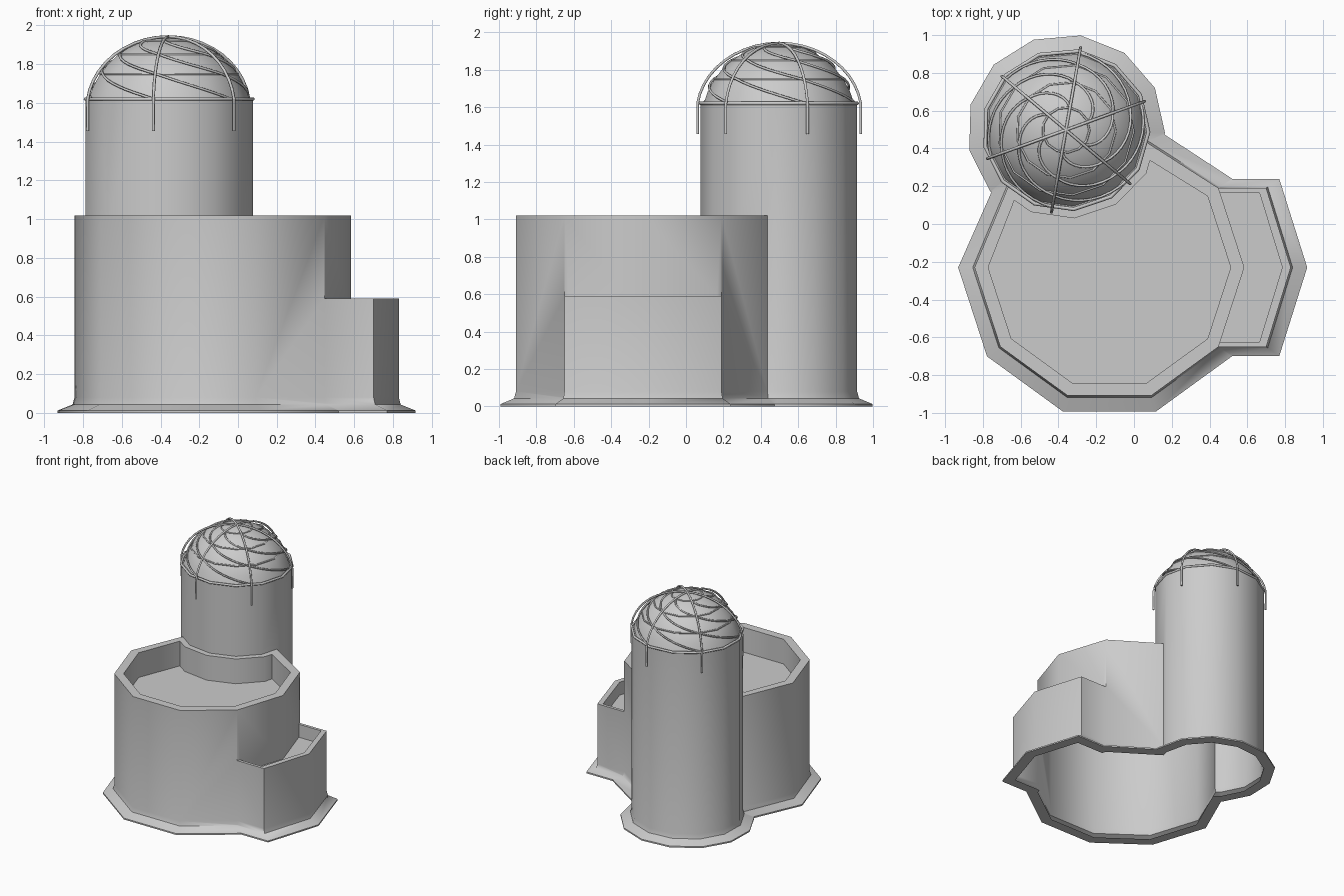
import bpy, bmesh
from math import cos, sin, radians, pi

if "Cube" in bpy.data.objects:
    bpy.data.objects.remove(bpy.data.objects["Cube"])

DRUM, TOWER = (-0.13, -0.23), (-0.36, 0.498)
TOWER_R, PHASE, SQUASH = 0.437, radians(-1.6), 0.965


def ngon(centre, r, n, phase=0.0, sy=1.0):
    return [(centre[0] + r * cos(phase + 2 * pi * i / n),
             centre[1] + sy * r * sin(phase + 2 * pi * i / n)) for i in range(n)]


def drum(d):
    pts = ngon(DRUM, 0.714 + d, 10)
    # the two walls that run into the tower
    pts[2] = (0.0, 0.475 + 1.2 * d)
    pts[4] = (-0.665 - 0.65 * d, 0.20 + 0.5 * d)
    return pts


def tower(d):
    return ngon(TOWER, TOWER_R + d, 13, PHASE, SQUASH)


def bay(d):
    h = 0.42 + 0.55 * d
    y = DRUM[1]
    return [(0.1, y - h), (0.70 + 0.8 * d, y - h), (0.83 + d, y),
            (0.70 + 0.8 * d, y + h), (0.1, y + h)]


def loft(name, outline, profile):
    """Closed solid: outline(offset) stacked through (offset, z) pairs."""
    bm = bmesh.new()
    rings = [[bm.verts.new((x, y, z)) for x, y in outline(d)] for d, z in profile]
    n = len(rings[0])
    for a, b in zip(rings, rings[1:]):
        for i in range(n):
            j = (i + 1) % n
            bm.faces.new((a[i], a[j], b[j], b[i]))
    bm.faces.new(rings[0][::-1])
    bm.faces.new(rings[-1])
    me = bpy.data.meshes.new(name)
    bm.to_mesh(me)
    bm.free()
    ob = bpy.data.objects.new(name, me)
    bpy.context.collection.objects.link(ob)
    return ob


def boolean(ob, other, op):
    m = ob.modifiers.new("cut", 'BOOLEAN')
    m.operation, m.solver, m.object = op, 'EXACT', other
    bpy.context.view_layer.objects.active = ob
    bpy.ops.object.modifier_apply(modifier=m.name)
    bpy.data.objects.remove(other)


def smooth(ob, angle=40):
    bpy.ops.object.select_all(action='DESELECT')
    ob.select_set(True)
    bpy.context.view_layer.objects.active = ob
    bpy.ops.object.shade_smooth_by_angle(angle=radians(angle))


def walls(name, outline, top):
    return loft(name, outline, [(0.087, 0), (0.087, 0.012), (0.010, 0.043),
                                (0, 0.08), (0, top)])


# Drum with a sunken roof that leaves a ledge around the tower
building = walls("building_walls", drum, 1.02)
pit = loft("roof_pit", drum, [(-0.072, 0.81), (-0.072, 1.2)])
boolean(pit, loft("tower_ledge", tower, [(0.05, 0.7), (0.05, 1.4)]), 'DIFFERENCE')
boolean(building, pit, 'DIFFERENCE')

# Low bay with its own sunken roof
side = walls("side_bay", bay, 0.59)
boolean(side, loft("bay_pit", bay, [(-0.045, 0.48), (-0.045, 0.8)]), 'DIFFERENCE')
boolean(building, side, 'UNION')

# Round tower
boolean(building, walls("tower", tower, 1.62), 'UNION')

# Open the underside, keeping a rim under the flared foot
bm = bmesh.new()
bm.from_mesh(building.data)
bmesh.ops.remove_doubles(bm, verts=bm.verts, dist=0.0005)
base = [f for f in bm.faces if all(abs(v.co.z) < 1e-4 for v in f.verts)]
base = bmesh.ops.dissolve_faces(bm, faces=base)["region"]
bmesh.ops.inset_region(bm, faces=base, thickness=0.085, use_boundary=True,
                       use_even_offset=True)
bmesh.ops.delete(bm, geom=base, context='FACES')
bm.to_mesh(building.data)
bm.free()
smooth(building, 50)

# Dome: a shallow spherical cap
DOME_R, EAVE, RISE = 0.42, 1.62, 0.318


def cap_radius(z, r=DOME_R, h=RISE):
    ball = (r * r + h * h) / (2 * h)
    up = z - EAVE + ball - h
    return max(0.0, ball * ball - up * up) ** 0.5


dome_z = [EAVE + RISE * sin(pi / 2 * i / 8) * 0.9999 for i in range(9)]
dome = loft("dome", lambda r: ngon(TOWER, r, 13, PHASE, SQUASH),
            [(cap_radius(z), z) for z in dome_z])
smooth(dome)


# Lattice bars over the dome
def bars(name, paths, depth, cyclic=False):
    cu = bpy.data.curves.new(name, 'CURVE')
    cu.dimensions = '3D'
    cu.bevel_depth, cu.bevel_resolution = depth, 1
    cu.use_fill_caps = True
    for pts in paths:
        sp = cu.splines.new('POLY')
        sp.points.add(len(pts) - 1)
        for p, co in zip(sp.points, pts):
            p.co = (*co, 1)
        sp.use_cyclic_u = cyclic
    ob = bpy.data.objects.new(name, cu)
    bpy.context.collection.objects.link(ob)
    return ob


def polar(ang, r, z, sy=1.0):
    return (TOWER[0] + r * cos(ang), TOWER[1] + sy * r * sin(ang), z)


spokes = [radians(20 + 60 * k) for k in range(6)]
levels = [1.62, 1.75, 1.85, 1.92]

# Vertical ribs hanging past the eave, standing slightly clear of the dome
ribs = []
for a in spokes:
    path = [polar(a, 0.443, 1.455)]
    for i in range(11):
        t = pi / 2 * i / 10
        z = EAVE + 0.322 * sin(t)
        path.append(polar(a, (0.443 * cos(t) + cap_radius(z, 0.443, 0.322)) / 2, z))
    ribs.append(path)
bars("dome_ribs", ribs, 0.008)

# Diagonal braces falling one level from rib to rib
braces = []
for a in spokes:
    for lo, hi in zip(levels, levels[1:]):
        zs = [hi + (lo - hi) * i / 8 for i in range(9)]
        braces.append([polar(a + pi / 3 * i / 8, cap_radius(z) + 0.002, z, 0.98)
                       for i, z in enumerate(zs)])
bars("dome_braces", braces, 0.007)

# Horizontal hoops and eave ring
bars("dome_hoops", [[polar(PHASE + 2 * pi * i / 13, cap_radius(z), z, SQUASH)
                     for i in range(13)] for z in levels[1:]], 0.006, True)
bars("eave_ring", [[(x, y, EAVE) for x, y in tower(0.0)]], 0.010, True)
